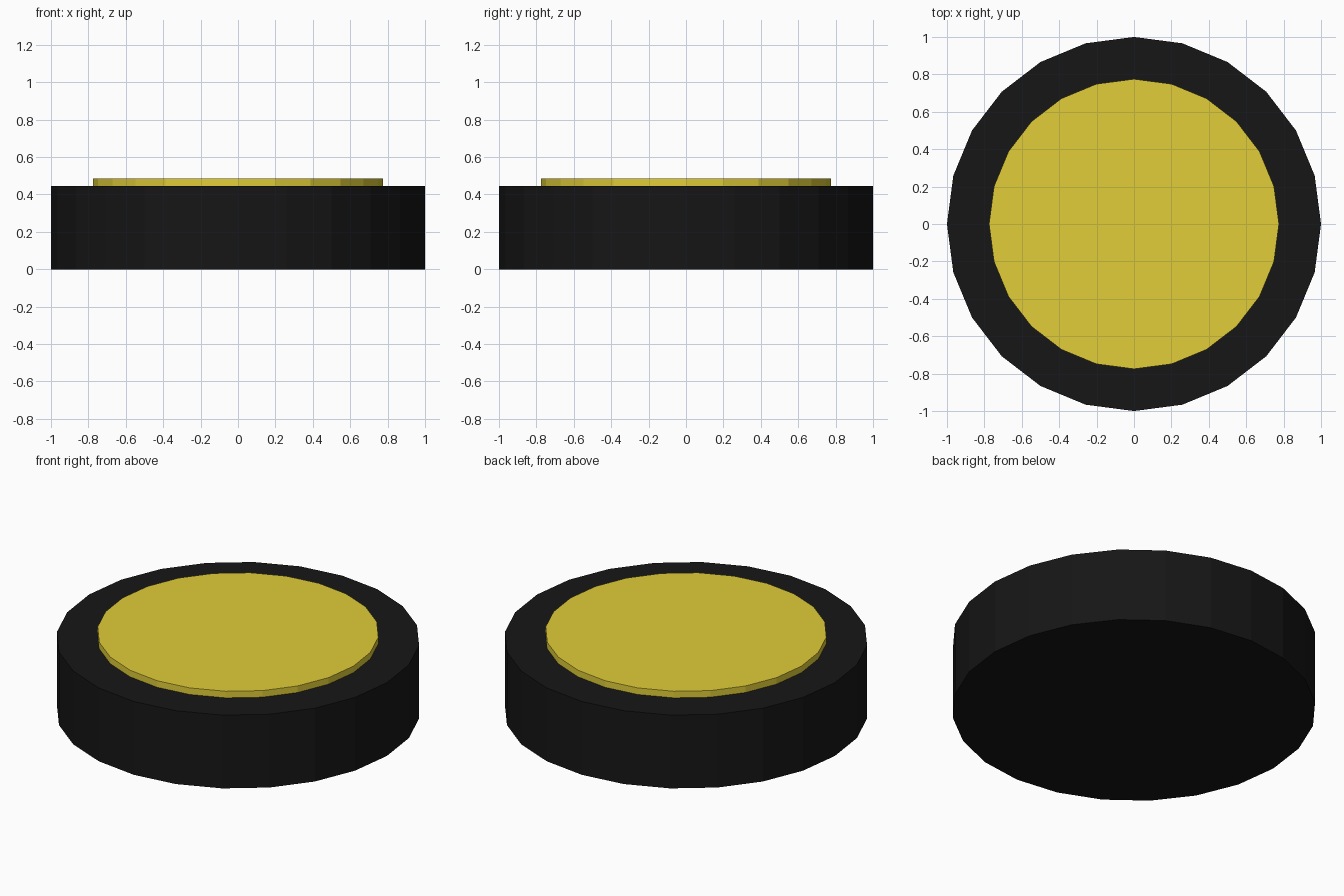
import bpy

if "Cube" in bpy.data.objects:
    bpy.data.objects.remove(bpy.data.objects["Cube"])

SIDES = 24


def material(name, color):
    mat = bpy.data.materials.new(name)
    mat.diffuse_color = (*color, 1.0)
    mat.use_nodes = True
    mat.node_tree.nodes["Principled BSDF"].inputs["Base Color"].default_value = mat.diffuse_color
    return mat


def disc(name, radius, bottom, top, mat):
    bpy.ops.mesh.primitive_cylinder_add(
        vertices=SIDES, radius=radius, depth=top - bottom,
        location=(0, 0, (bottom + top) / 2))
    obj = bpy.context.object
    obj.name = name
    obj.data.name = name
    obj.data.materials.append(mat)
    return obj


# Black housing
disc("base", 1.0, 0.0, 0.445, material("black", (0.008, 0.008, 0.008)))

# Raised yellow face, seated on the housing
disc("button_face", 0.775, 0.445, 0.485, material("yellow", (0.75, 0.61, 0.04)))
